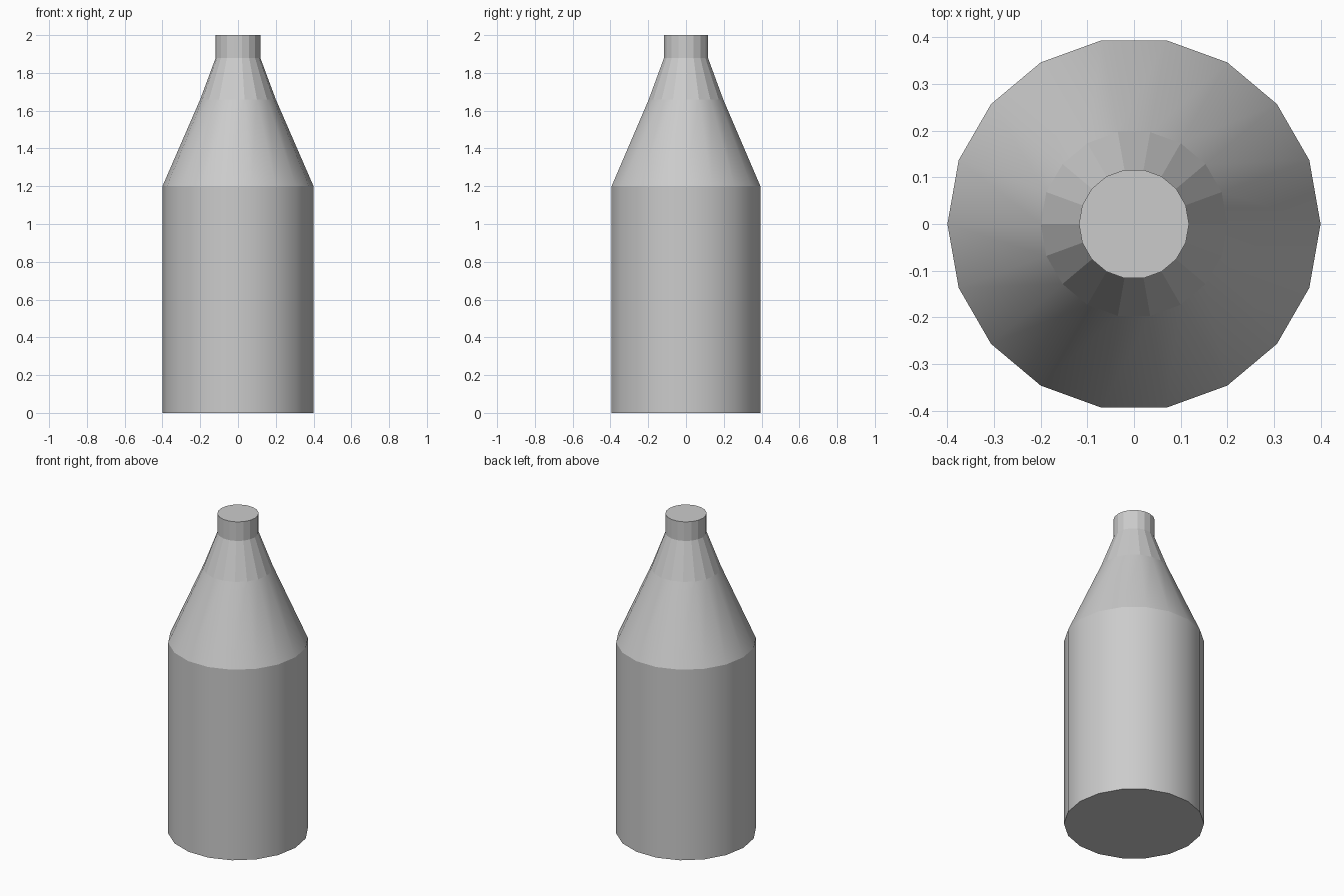
import bpy, bmesh
from math import cos, sin, pi

if "Cube" in bpy.data.objects:
    bpy.data.objects.remove(bpy.data.objects["Cube"])

SIDES = 18
# radius, height of each ring from base to mouth
PROFILE = [(0.4, 0), (0.4, 1.2), (0.2, 1.66), (0.118, 1.88), (0.118, 2.0)]
SMOOTH_BANDS = 2  # body and shoulder are smooth, neck is faceted

bm = bmesh.new()
rings = [[bm.verts.new((r * cos(2 * pi * i / SIDES), r * sin(2 * pi * i / SIDES), z))
          for i in range(SIDES)] for r, z in PROFILE]

# Walls
for band, (low, high) in enumerate(zip(rings, rings[1:])):
    for i in range(SIDES):
        j = (i + 1) % SIDES
        face = bm.faces.new((low[i], low[j], high[j], high[i]))
        face.smooth = band < SMOOTH_BANDS

# Closed base and mouth
bm.faces.new(rings[0][::-1])
bm.faces.new(rings[-1])

# Crisp edge around every ring
for e in bm.edges:
    if abs(e.verts[0].co.z - e.verts[1].co.z) < 1e-5:
        e.smooth = False

mesh = bpy.data.meshes.new("bottle")
bm.to_mesh(mesh)
bm.free()
bottle = bpy.data.objects.new("bottle", mesh)
bpy.context.collection.objects.link(bottle)
